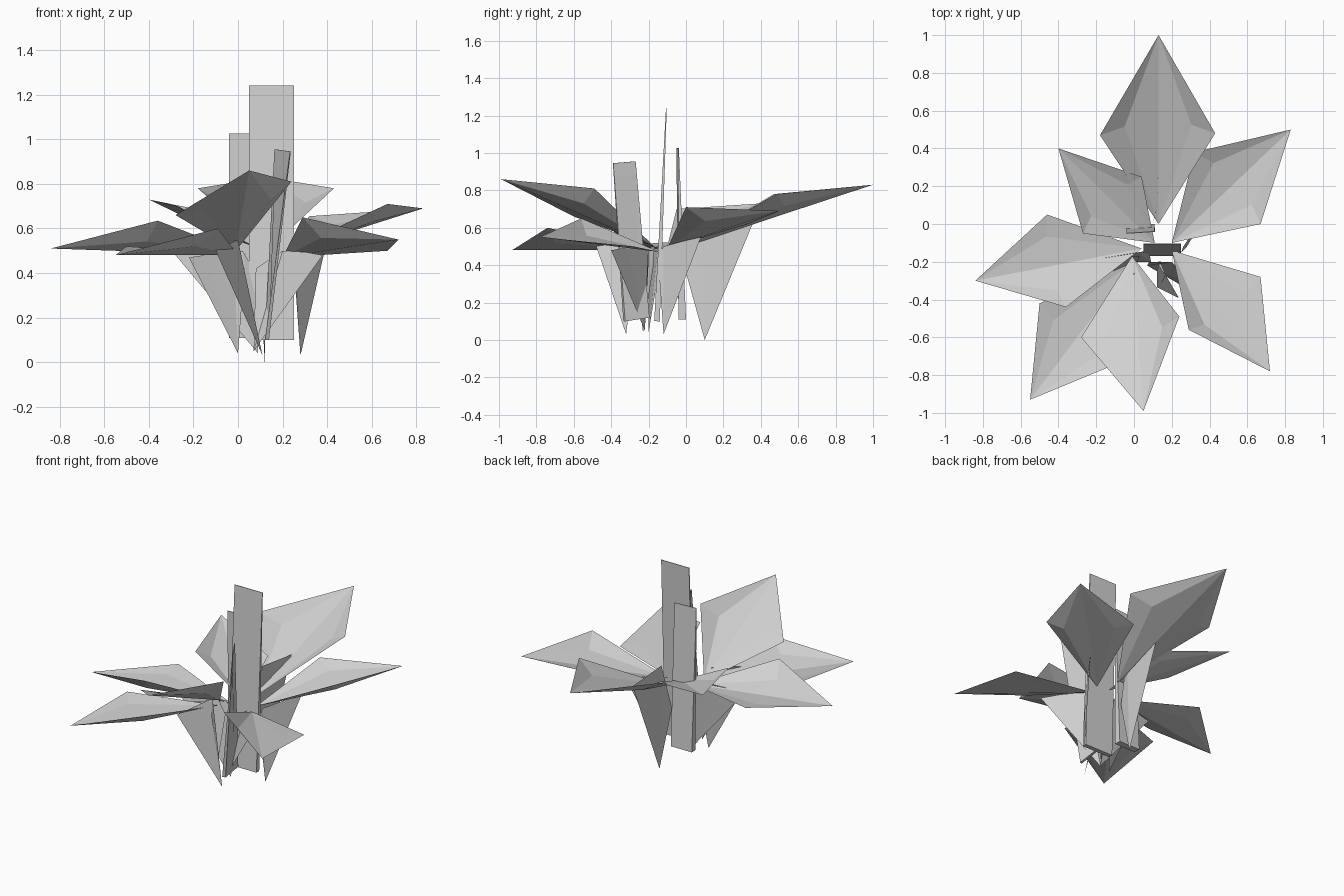
import bpy
from mathutils import Vector

cube = bpy.data.objects.get("Cube")
if cube:
    bpy.data.objects.remove(cube, do_unlink=True)

grey = bpy.data.materials.new("pale_grey")
grey.use_nodes = True
grey.diffuse_color = (0.64, 0.64, 0.64, 1)
grey.node_tree.nodes["Principled BSDF"].inputs["Base Color"].default_value = grey.diffuse_color


def make(name, verts, faces):
    mesh = bpy.data.meshes.new(name)
    mesh.from_pydata(verts, [], faces)
    mesh.materials.append(grey)
    obj = bpy.data.objects.new(name, mesh)
    bpy.context.collection.objects.link(obj)
    return obj


def leaf(name, base, left, right, tip):
    """Cupped kite: straight spine, a crease on each side, raised corners."""
    base, left, right, tip = map(Vector, (base, left, right, tip))
    spine = tip - base
    verts = [base, tip]
    for corner in (left, right):
        along = (corner - base).dot(spine) / spine.length_squared
        foot = base + spine * along
        crease = foot.lerp(corner, 0.58) + spine * 0.03
        crease.z -= 0.25 * (corner.z - foot.z)
        verts += [crease, corner]
    faces = [(0, 1, 2), (0, 2, 3), (2, 1, 3), (0, 4, 1), (0, 5, 4), (4, 5, 1)]
    make(name, verts, faces)


def plank(name, top_a, top_b, low_a, low_b, depth):
    """Wedge board, thin at the top and thicker at the foot."""
    top_a, top_b, low_a, low_b = map(Vector, (top_a, top_b, low_a, low_b))
    normal = (top_b - top_a).cross(low_a - top_a).normalized()
    verts = []
    for shift in (-0.5, 0.5):
        thin, thick = normal * shift * 0.004, normal * shift * depth
        verts += [top_a + thin, top_b + thin, low_b + thick, low_a + thick]
    sides = [(i, (i + 1) % 4, (i + 1) % 4 + 4, i + 4) for i in range(4)]
    make(name, verts, [(3, 2, 1, 0), (4, 5, 6, 7)] + sides)


# Spreading upper leaves: base, two corners, tip
leaf("back_leaf", (.13, 0, .5), (-.18, .47, .78), (.43, .48, .78), (.13, 1, .83))
leaf("back_left_leaf", (.2, -.1, .49), (.32, .38, .655), (.67, 0, .71), (.83, .5, .69))
leaf("front_left_leaf", (.2, -.14, .47), (.67, -.28, .5), (.29, -.56, .65), (.72, -.78, .55))
leaf("front_leaf", (-.01, -.17, .5), (.24, -.49, .81), (-.28, -.6, .66), (.05, -.99, .86))
leaf("front_right_leaf", (0, -.2, .48), (-.09, -.74, .6), (-.5, -.42, .52), (-.55, -.93, .48))
leaf("right_leaf", (.04, -.13, .48), (-.36, -.44, .635), (-.46, .05, .53), (-.84, -.3, .51))
leaf("back_right_leaf", (.11, -.1, .5), (-.27, -.05, .7), (.04, .25, .64), (-.4, .4, .73))

# Hanging lower leaves
leaf("hanging_back_leaf", (.12, .08, .66), (.1, 0, .36), (.13, .36, .63), (.12, .1, 0))
leaf("hanging_left_leaf", (.26, -.12, .5), (.25, -.15, .44), (.4, .08, .55), (.28, -.12, .03))
leaf("hanging_front_left_leaf", (.2, -.2, .5), (.38, -.4, .48), (.08, -.2, .42), (.07, -.22, .05))
leaf("hanging_front_leaf", (0, -.26, .55), (-.1, -.48, .5), (.02, -.3, .45), (.11, -.32, .03))
leaf("hanging_right_leaf", (-.02, -.17, .5), (-.22, -.28, .47), (.03, -.17, .42), (0, -.23, .04))
leaf("hanging_back_right_leaf", (.02, -.15, .5), (-.28, -.2, .48), (.08, -.14, .4), (.09, -.2, .04))

# Upright blades
plank("tall_blade", (.05, -.105, 1.24), (.25, -.105, 1.24), (.05, -.155, .1), (.25, -.155, .1), .03)
plank("back_blade", (-.04, -.05, 1.025), (.11, -.04, 1.025), (-.04, -.02, .11), (.11, -.02, .11), .04)
plank("side_blade", (.235, -.39, .945), (.165, -.27, .955), (.13, -.33, .1), (.13, -.2, .12), .02)
